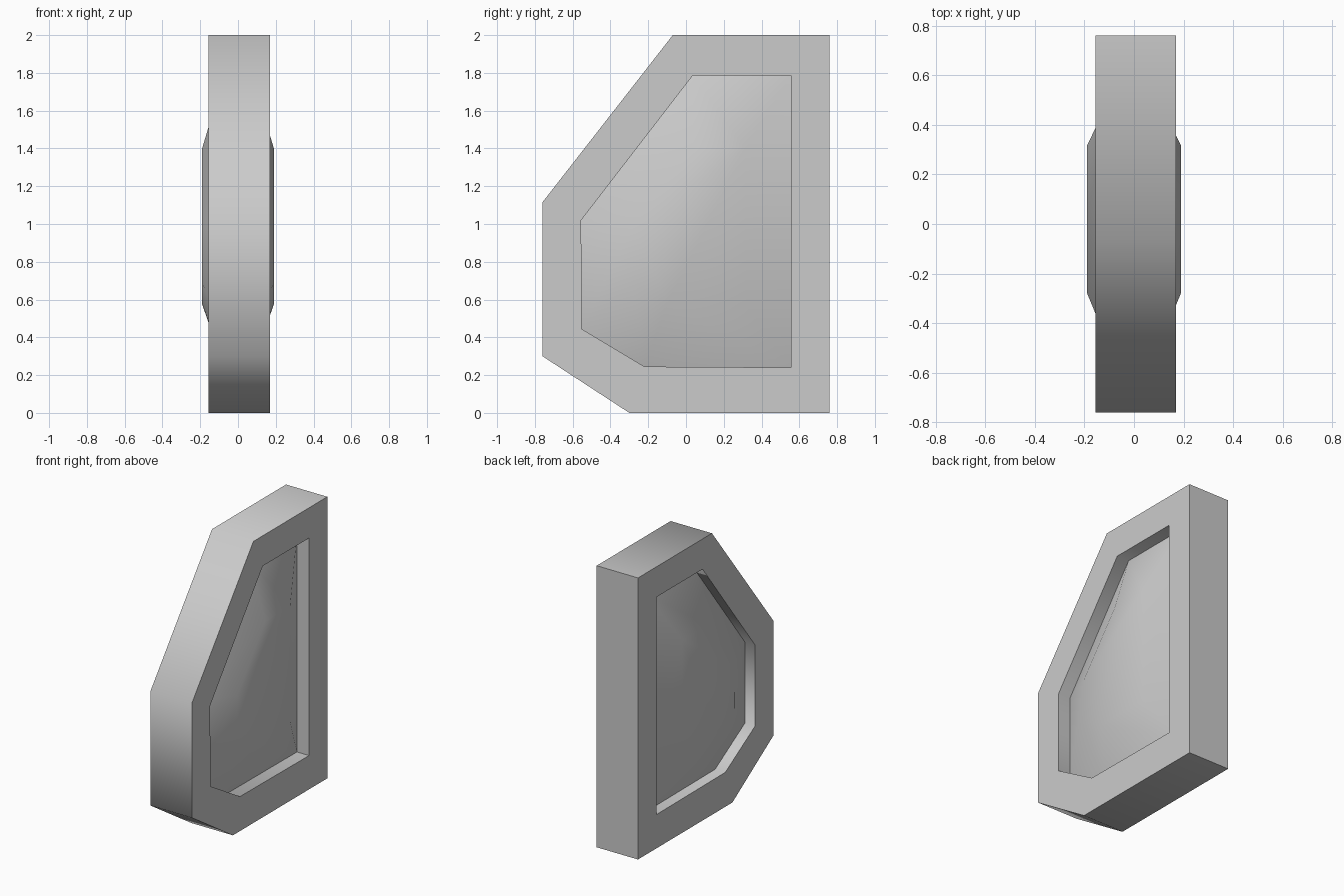
import bpy, bmesh, math

cube = bpy.data.objects.get("Cube")
if cube:
    bpy.data.objects.remove(cube, do_unlink=True)

grey = bpy.data.materials.new("plain grey")
grey.use_nodes = True
colour = (0.6, 0.6, 0.6, 1)
grey.diffuse_color = colour
grey.node_tree.nodes["Principled BSDF"].inputs["Base Color"].default_value = colour

# Side profiles as (y, z)
OUTER = [(-0.07, 2), (0.76, 2), (0.76, 0), (-0.3, 0), (-0.76, 0.3), (-0.76, 1.115)]
INNER = [(0.035, 1.785), (0.555, 1.785), (0.555, 0.24), (-0.22, 0.245),
         (-0.553, 0.445), (-0.555, 1.02)]
CENTRE = (0.04, 0.96)


def ring(bm, profile, x):
    return [bm.verts.new((x, y, z)) for y, z in profile]


def bridge(bm, a, b):
    for i in range(len(a)):
        j = (i + 1) % len(a)
        bm.faces.new((a[i], a[j], b[j], b[i]))


def finish(bm, name):
    bmesh.ops.recalc_face_normals(bm, faces=bm.faces)
    mesh = bpy.data.meshes.new(name)
    bm.to_mesh(mesh)
    bm.free()
    mesh.materials.append(grey)
    obj = bpy.data.objects.new(name, mesh)
    bpy.context.collection.objects.link(obj)
    bpy.ops.object.select_all(action='DESELECT')
    obj.select_set(True)
    bpy.context.view_layer.objects.active = obj
    bpy.ops.object.shade_smooth_by_angle(angle=math.radians(60))


# Thick frame with a straight-walled opening
bm = bmesh.new()
left, right = 0.17, -0.155
loops = [ring(bm, OUTER, right), ring(bm, OUTER, left),
         ring(bm, INNER, left), ring(bm, INNER, right)]
for a, b in zip(loops, loops[1:] + loops[:1]):
    bridge(bm, a, b)
finish(bm, "frame")

# Recessed panel that bulges out on both sides to a flat middle
bm = bmesh.new()
middle = [tuple(c + (p - c) * 0.533 for p, c in zip(point, CENTRE)) for point in INNER]
loops = [ring(bm, middle, -0.19), ring(bm, INNER, -0.075),
         ring(bm, INNER, 0.075), ring(bm, middle, 0.19)]
for a, b in zip(loops, loops[1:]):
    bridge(bm, a, b)
bm.faces.new(loops[0])
bm.faces.new(loops[-1])
finish(bm, "bulging_panel")
